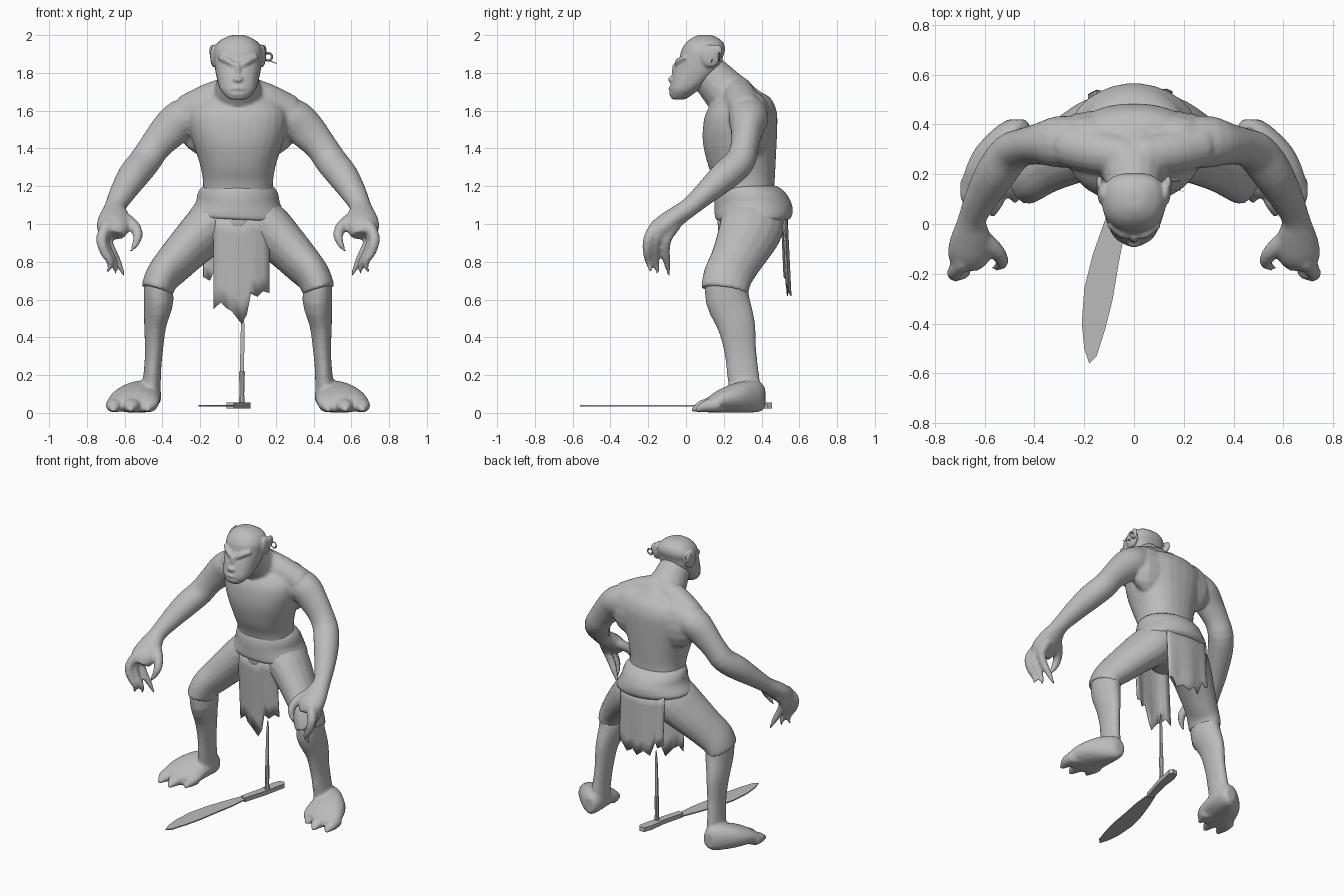
import bpy, bmesh, math
from mathutils import Vector

grey = bpy.data.materials.new("stone grey")
grey.diffuse_color = (0.5, 0.5, 0.5, 1)


def rounded(rings, steps=3):
    """Catmull-Rom interpolation between rings for flowing outlines."""
    out = []
    for i in range(len(rings) - 1):
        a, b, c, d = (rings[max(0, min(j, len(rings) - 1))] for j in range(i - 1, i + 3))
        for k in range(steps):
            t = k / steps
            out.append([q + .5 * t * (r - p + t * (2 * p - 5 * q + 4 * r - s + t * (3 * (q - r) + s - p)))
                        for p, q, r, s in zip(a, b, c, d)])
    return out + [rings[-1]]


def tube(bm, rings, s=1, axis=None, n=16, box=1):
    """Closed loft; ring = (x, y, z, half width across x, half width the other way); box < 1 squares it."""
    rings = rounded(rings)
    pts = [Vector((r[0] * s, r[1], r[2])) for r in rings]
    loops = []

    def p(w):
        return math.copysign(abs(w) ** box, w)
    for i, (c, r) in enumerate(zip(pts, rings)):
        t = Vector(axis) if axis else pts[min(i + 1, len(pts) - 1)] - pts[max(i - 1, 0)]
        t.normalize()
        u = Vector((1, 0, 0)) - t * t.x
        u.normalize()
        v = t.cross(u)
        ring = [2 * math.pi * (k + .5) / n for k in range(n)]
        loops.append([bm.verts.new(c + u * r[3] * p(math.cos(a)) + v * r[4] * p(math.sin(a))) for a in ring])
    for a, b in zip(loops, loops[1:]):
        for k in range(n):
            bm.faces.new((a[k], a[(k + 1) % n], b[(k + 1) % n], b[k]))
    bm.faces.new(loops[0])
    bm.faces.new(loops[-1])


def stack(bm, rings, n=28, box=1):
    """Loft of level rings (z, y centre, half width, half depth)."""
    tube(bm, [(0, y, z, a, b) for z, y, a, b in rings], axis=(0, 0, 1), n=n, box=box)


def blob(bm, c, size):
    verts = bmesh.ops.create_uvsphere(bm, u_segments=12, v_segments=8, radius=1)["verts"]
    for v in verts:
        v.co = Vector(c) + Vector(v.co[i] * size[i] for i in range(3))


def finish(name, bm, angle=40):
    bmesh.ops.recalc_face_normals(bm, faces=bm.faces)
    me = bpy.data.meshes.new(name)
    bm.to_mesh(me)
    bm.free()
    me.materials.append(grey)
    ob = bpy.data.objects.new(name, me)
    bpy.context.collection.objects.link(ob)
    bpy.context.view_layer.objects.active = ob
    for o in bpy.context.selected_objects:
        o.select_set(False)
    ob.select_set(True)
    bpy.ops.object.shade_smooth_by_angle(angle=math.radians(angle))
    return ob


def fuse(ob, voxel, rounds):
    """Melt overlapping lofts into one skin."""
    m = ob.modifiers.new("fuse", 'REMESH')
    m.mode, m.voxel_size, m.use_smooth_shade = 'VOXEL', voxel, True
    m = ob.modifiers.new("soften", 'SMOOTH')
    m.factor, m.iterations = 0.5, rounds


# torso and neck
bm = bmesh.new()
stack(bm, [(1.05, .33, .2, .15), (1.2, .315, .185, .155), (1.3, .297, .198, .177),
           (1.42, .285, .235, .195), (1.52, .287, .262, .197), (1.6, .295, .26, .185),
           (1.67, .305, .2, .14), (1.71, .29, .1, .08)], box=.88)
tube(bm, [(0, .30, 1.61, .18, .13), (0, .2, 1.71, .125, .12), (0, .1, 1.82, .1, .1)])
for s in (1, -1):
    # shoulder slope and shoulder blade
    tube(bm, [(.02, .27, 1.72, .07, .075), (.14, .29, 1.66, .09, .09), (.27, .32, 1.595, .09, .09)], s)
    blob(bm, (s * .17, .36, 1.53), (.15, .095, .17))
    # arm and palm
    tube(bm, [(.2, .33, 1.59, .1, .1), (.3, .33, 1.555, .105, .105), (.37, .322, 1.49, .1, .085),
              (.44, .31, 1.41, .085, .075), (.495, .285, 1.33, .085, .08), (.555, .205, 1.255, .083, .08),
              (.615, .1, 1.16, .068, .062), (.65, .02, 1.09, .057, .052), (.655, -.05, 1.04, .08, .055),
              (.662, -.12, .985, .088, .06), (.667, -.15, .94, .07, .05)], s)
    # fingers and thumb with claws
    for k in range(3):
        y = (-.17, -.135, -.075)[k]
        tube(bm, [(.685, y + .02, 1.0, .035, .035), (.722 - .012 * k, y - .025, .93, .03, .03),
                  (.71 - .02 * k, y - .035, .86, .026, .026), (.675 - .02 * k, y - .025, .795, .02, .02),
                  (.692 - .045 * k, y - .015, .725 + .01 * (2 - k), .007, .007)], s, n=10)
    tube(bm, [(.61, -.06, 1.03, .04, .04), (.552, -.11, .99, .033, .033), (.53, -.15, .94, .027, .027),
              (.545, -.17, .89, .018, .018), (.57, -.18, .85, .006, .006)], s, n=10)
    # lower leg
    tube(bm, [(.43, .21, .72, .07, .11), (.42, .22, .6, .08, .117), (.438, .265, .47, .06, .102),
              (.445, .287, .33, .048, .086), (.453, .3, .22, .046, .085), (.46, .315, .1, .052, .085)], s)
    # broad splayed foot and toes
    tube(bm, [(.47, .42, .08, .035, .05), (.485, .39, .085, .07, .08), (.52, .31, .085, .115, .085),
              (.545, .22, .073, .135, .072), (.555, .15, .055, .138, .054), (.565, .11, .04, .125, .035)],
         s, axis=(0, -1, 0))
    for k in range(3):
        x = .47 + .09 * k
        y = (.105, .05, .07)[k]
        tube(bm, [(x, .18, .045, .048, .043), (x + .005, y + .05, .038, .047, .037),
                  (x + .008, y + .015, .028, .034, .026), (x + .01, y - .02, .012, .01, .01)], s, n=10)
fuse(finish("body", bm), .011, 4)

# head with jaw, brows, nose, lips and ears
bm = bmesh.new()
stack(bm, [(1.66, -.04, .045, .035), (1.675, -.03, .068, .05), (1.715, -.005, .1, .08),
           (1.78, .04, .115, .112), (1.83, .065, .122, .12), (1.88, .08, .126, .115),
           (1.925, .092, .125, .115), (1.965, .1, .1, .095), (1.99, .1, .06, .06), (2.0, .1, .03, .03)], box=.85)
for v in bm.verts:
    v.co.x *= 1 + .7 * (v.co.y - .06)
blob(bm, (0, -.068, 1.765), (.03, .028, .02))
blob(bm, (0, -.052, 1.81), (.016, .024, .05))
blob(bm, (0, -.068, 1.718), (.05, .026, .014))
blob(bm, (0, -.064, 1.688), (.048, .026, .016))
for s in (1, -1):
    tube(bm, [(.008, -.042, 1.83, .018, .018), (.05, -.037, 1.86, .018, .02),
              (.1, .0, 1.885, .014, .014)], s, n=10)
    blob(bm, (s * .06, -.016, 1.775), (.034, .04, .022))
    blob(bm, (s * .128, .13, 1.89), (.02, .055, .062))
    blob(bm, (s * .138, .165, 1.915), (.014, .03, .035))
fuse(finish("head", bm), .007, 3)

# short trousers
bm = bmesh.new()
stack(bm, [(1.1, .34, .2, .17), (1.0, .345, .2, .18), (.92, .345, .13, .14), (.88, .34, .08, .1)])
for s in (1, -1):
    tube(bm, [(.07, .36, 1.05, .12, .17), (.15, .345, .98, .135, .17), (.235, .31, .9, .12, .155),
              (.33, .26, .8, .105, .135), (.4, .22, .72, .092, .13), (.43, .205, .645, .086, .128)], s)
fuse(finish("trousers", bm), .012, 4)

# waist wrap, hanging lower on one hip
bm = bmesh.new()
stack(bm, [(1.02, .35, .2, .15), (1.025, .352, .255, .192), (1.05, .357, .262, .206), (1.09, .357, .236, .207),
           (1.12, .352, .222, .203), (1.15, .345, .217, .194), (1.18, .335, .205, .178), (1.2, .325, .185, .158)])
for v in bm.verts:
    v.co.z -= .05 * v.co.x * (1.2 - v.co.z) / .18
finish("waist_wrap", bm, 60)


def cloth(name, hem, top, y0, y1, bow):
    """Ragged hanging panel; hem lists (x, z) along the torn lower edge."""
    bm = bmesh.new()
    cols = []
    for i, (x, z) in enumerate(hem):
        col = []
        for j in range(6):
            f = j / 5
            y = y0 + (y1 - y0) * f + bow * (x / .15) ** 2 + .008 * f * math.sin(i * 1.7)
            col.append(bm.verts.new((x, y, top + (z - top) * f)))
        cols.append(col)
    for a, b in zip(cols, cols[1:]):
        for j in range(5):
            bm.faces.new((a[j], a[j + 1], b[j + 1], b[j]))
    ob = finish(name, bm, 60)
    ob.modifiers.new("thickness", 'SOLIDIFY').thickness = .006


cloth("front_cloth", [(-.13, .55), (-.09, .585), (-.06, .555), (-.035, .54), (.02, .47), (.045, .52),
                      (.07, .64), (.1, .615), (.13, .645), (.165, .635)], 1.05, .172, .2, .025)
cloth("back_cloth", [(-.185, .72), (-.15, .7), (-.13, .74), (-.09, .63), (-.05, .66), (0, .62),
                     (.04, .65), (.09, .62), (.13, .68), (.155, .67)], 1.06, .537, .552, -.02)

# earring: hoop and pin
bm = bmesh.new()
rows = []
for k in range(14):
    a = 2 * math.pi * k / 14
    out = Vector((math.cos(a), 0, math.sin(a)))
    c = Vector((.16, .175, 1.885)) + out * .02
    rows.append([bm.verts.new(c + d) for d in
                 (out * .006, Vector((0, .006, 0)), -out * .006, Vector((0, -.006, 0)))])
for k in range(14):
    for j in range(4):
        a, b = rows[k], rows[(k + 1) % 14]
        bm.faces.new((a[j], a[(j + 1) % 4], b[(j + 1) % 4], b[j]))
tube(bm, [(.15, .14, 1.87, .004, .004), (.205, .13, 1.85, .002, .002)], axis=(0, 1, .2), n=6)
finish("earring", bm)


def slab(name, outline, z, height):
    bm = bmesh.new()
    f = bm.faces.new([bm.verts.new((x, y, z)) for x, y in outline])
    for v in bmesh.ops.extrude_face_region(bm, geom=[f])["geom"]:
        if isinstance(v, bmesh.types.BMVert):
            v.co.z += height
    finish(name, bm, 30)


# sword lying on the ground
slab("sword_blade", [(-.18, -.56), (-.2, -.5), (-.21, -.4), (-.2, -.26), (-.165, -.12), (-.115, .02),
                     (-.065, .14), (-.02, .13), (-.035, -.02), (-.06, -.15), (-.085, -.3),
                     (-.115, -.42), (-.15, -.53)], .034, .008)
slab("sword_grip", [(-.06, .12), (-.02, .105), (.03, .27), (.065, .43), (.05, .455), (.015, .45),
                    (-.005, .4), (-.02, .28)], .024, .03)

# upright dagger: grip and blade
bm = bmesh.new()
tube(bm, [(.02, .3, .04, .017, .017), (.02, .3, .1, .014, .014), (.021, .3, .2, .016, .014),
          (.021, .3, .22, .016, .014)], n=8)
tube(bm, [(.021, .3, .21, .014, .006), (.023, .3, .35, .015, .006), (.025, .3, .47, .012, .005),
          (.026, .3, .55, .002, .002)], n=4)
finish("dagger", bm, 30)
